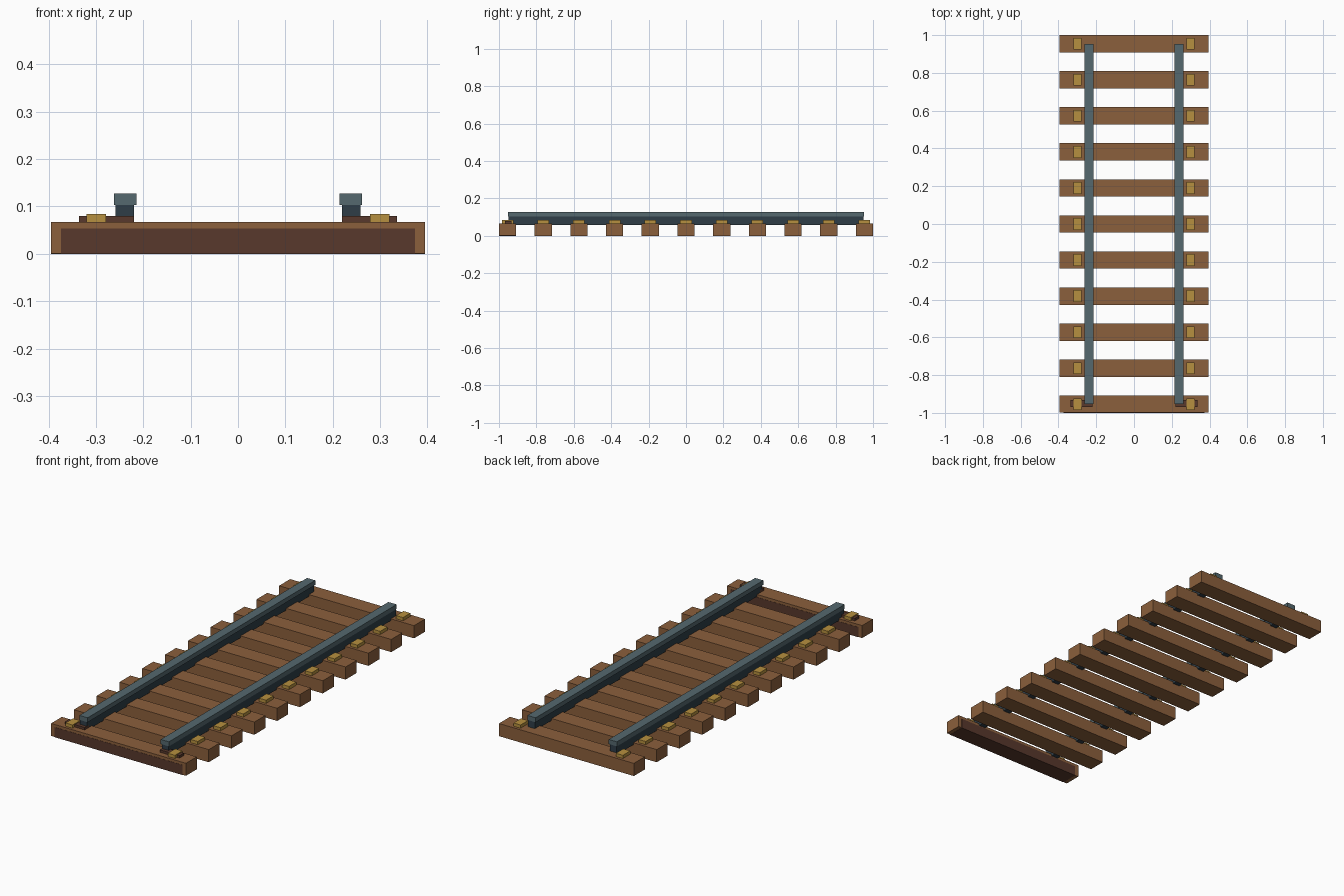
import bpy

cube = bpy.data.objects.get("Cube")
if cube:
    bpy.data.objects.remove(cube, do_unlink=True)


def material(name, r, g, b):
    m = bpy.data.materials.new(name)
    m.use_nodes = True
    m.diffuse_color = (r, g, b, 1)
    m.node_tree.nodes["Principled BSDF"].inputs["Base Color"].default_value = (r, g, b, 1)
    return m


wood = material("wood brown", 0.26, 0.115, 0.045)
dark_wood = material("dark brown", 0.098, 0.04, 0.025)
brass = material("brass", 0.47, 0.28, 0.05)
steel = material("steel grey", 0.089, 0.138, 0.156)
dark_steel = material("dark steel", 0.028, 0.048, 0.064)


def box(name, mat, x, y, z):
    """Box spanning the given (low, high) ranges."""
    bpy.ops.mesh.primitive_cube_add(size=1)
    ob = bpy.context.object
    ob.name = name
    for v in ob.data.vertices:
        v.co = [(lo + hi) / 2 + c * (hi - lo) for c, (lo, hi) in zip(v.co, (x, y, z))]
    ob.data.materials.append(mat)
    return ob


def span(side, lo, hi):
    """Range on the left (+1) or right (-1) side."""
    return tuple(sorted((side * lo, side * hi)))


COUNT = 11
HALF = 0.046
END = 1 - HALF
TOP = 0.067
SIDES = (("left", 1), ("right", -1))

# Sleepers with a brass clip outside each rail
for i in range(COUNT):
    y = END * (2 * i / (COUNT - 1) - 1)
    skin = 0.001 if i == 0 else 0
    box(f"sleeper_{i + 1}", wood, (-0.395, 0.395),
        (y - HALF + skin, y + HALF - skin), (skin, TOP))
    for label, s in SIDES:
        box(f"{label}_clip_{i + 1}", brass, span(s, 0.279, 0.32),
            (y - 0.031, y + 0.031), (TOP - 0.005, 0.084))

# Dark core showing on the faces of the front sleeper
box("front_sleeper_core", dark_wood, (-0.374, 0.374),
    (-END - HALF, -END + HALF), (0, 0.053))

for label, s in SIDES:
    # Base plate on the front sleeper
    box(f"{label}_base_plate", dark_wood, span(s, 0.22, 0.336),
        (-0.968, -0.932), (TOP - 0.005, 0.08))
    # Rail: dark web sunk into the sleepers, lighter head
    box(f"{label}_rail_web", dark_steel, span(s, 0.22, 0.259),
        (-0.95, 0.95), (0.057, 0.104))
    box(f"{label}_rail_head", steel, span(s, 0.214, 0.262),
        (-0.952, 0.952), (0.103, 0.127))
